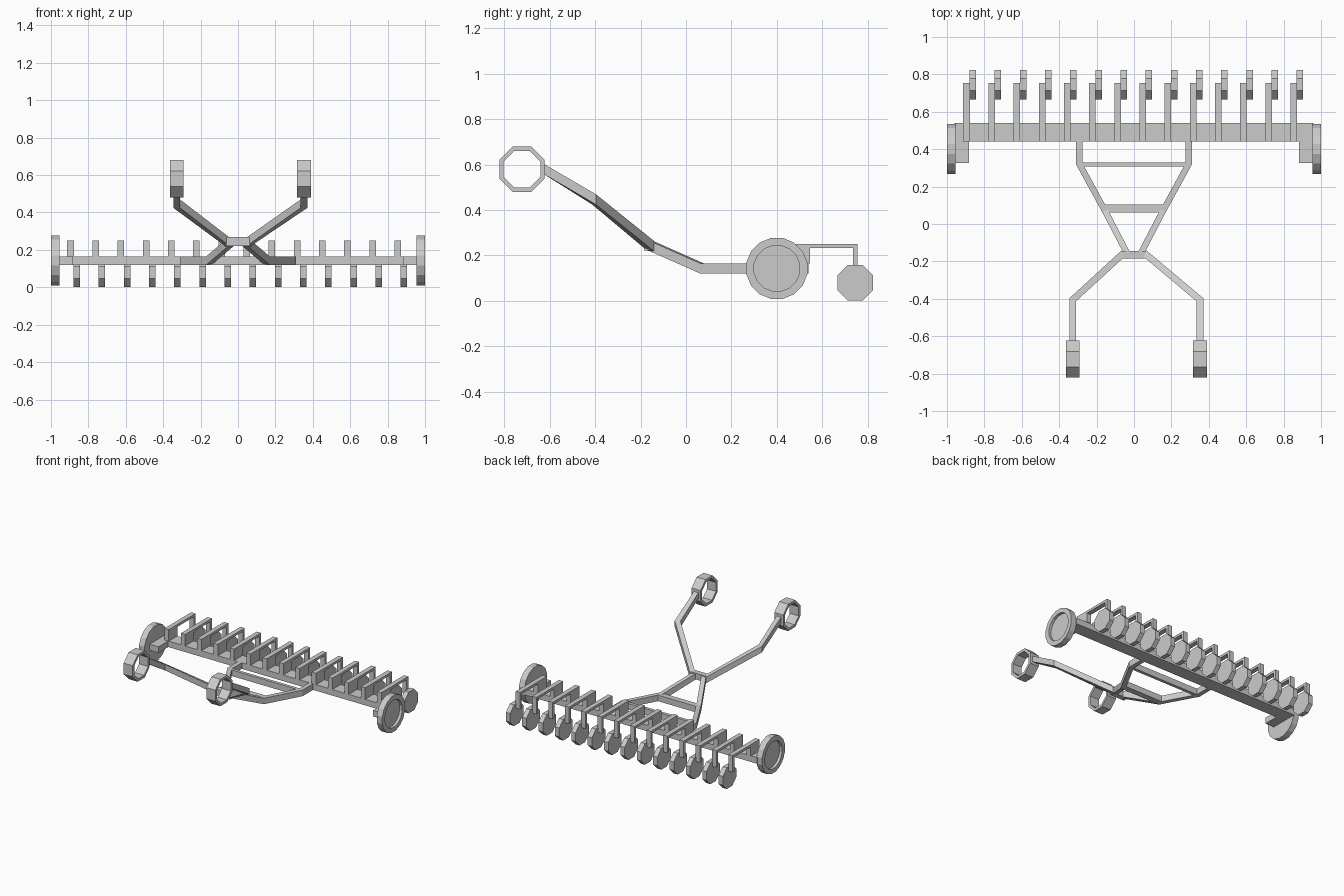
import bpy, bmesh, math
from mathutils import Vector

if "Cube" in bpy.data.objects:
    bpy.data.objects.remove(bpy.data.objects["Cube"])


def make(name, verts, faces):
    me = bpy.data.meshes.new(name)
    me.from_pydata(verts, [], faces)
    bm = bmesh.new()
    bm.from_mesh(me)
    bmesh.ops.recalc_face_normals(bm, faces=bm.faces)
    bm.to_mesh(me)
    bm.free()
    ob = bpy.data.objects.new(name, me)
    bpy.context.collection.objects.link(ob)
    return ob


def prism(name, profile, x0, x1):
    """Extrude a (y, z) profile along x."""
    n = len(profile)
    verts = [(x, y, z) for x in (x0, x1) for y, z in profile]
    faces = [tuple(range(n)), tuple(range(n, 2 * n))]
    faces += [(i, (i + 1) % n, n + (i + 1) % n, n + i) for i in range(n)]
    return make(name, verts, faces)


def box(name, x0, x1, y0, y1, z0, z1):
    return prism(name, [(y0, z0), (y1, z0), (y1, z1), (y0, z1)], x0, x1)


def ngon(n, apothem, cy, cz):
    """Regular polygon with a flat side on top."""
    r = apothem / math.cos(math.pi / n)
    return [(cy + r * math.cos((i + .5) * math.tau / n),
             cz + r * math.sin((i + .5) * math.tau / n)) for i in range(n)]


def loft(name, rings, closed=False):
    """Bridge equal-sized rings; close into a loop or cap the ends."""
    n, m = len(rings[0]), len(rings)
    faces = []
    for k in range(m if closed else m - 1):
        for i in range(n):
            a, b, j = k * n, (k + 1) % m * n, (i + 1) % n
            faces.append((a + i, a + j, b + j, b + i))
    if not closed:
        faces += [tuple(range(n)), tuple(range((m - 1) * n, m * n))]
    return make(name, [v for r in rings for v in r], faces)


def bar(name, path, w, h):
    """Mitred rectangular bar along a path, section kept upright."""
    pts = [Vector(p) for p in path]
    rings = []
    for i, p in enumerate(pts):
        d0 = (p - pts[max(i - 1, 0)]).xy
        d1 = (pts[min(i + 1, len(pts) - 1)] - p).xy
        d0 = d0.normalized() if i else d1.normalized()
        d1 = d1.normalized() if i < len(pts) - 1 else d0
        t = (d0 + d1).normalized()
        s = Vector((t.y, -t.x, 0)) * (w / 2 / t.dot(d0))
        u = Vector((0, 0, h / 2))
        rings.append([p - s - u, p + s - u, p + s + u, p - s + u])
    return loft(name, rings)


# main cross beam
box("main_beam", -.96, .96, .44, .54, .12, .165)

# row units: bent bracket and closing disc
bracket = [(.44, .165), (.545, .165), (.545, .232), (.735, .232),
           (.735, .125), (.755, .125), (.755, .25), (.44, .25)]
for i in range(14):
    x = -.913 + i * .1346
    prism(f"row_bracket_{i + 1}", bracket, x, x + .035)
    prism(f"row_disc_{i + 1}", ngon(8, .0785, .745, .0795), x + .033, x + .068)

for side, s in (("left", -1), ("right", 1)):
    # end wheel with dished outer face
    rings = []
    for x, r in ((.955, .134), (1, .134), (1, .1), (.98, .1)):
        rings.append([(s * x, y, z) for y, z in ngon(16, r, .4, .143)])
    loft(f"wheel_{side}", rings)
    box(f"axle_stub_{side}", *sorted((s * .882, s * .96)), .327, .441, .12, .165)

    # converging drawbar rail
    bar(f"drawbar_rail_{side}",
        [(s * .293, .445, .143), (s * .293, .322, .143),
         (s * .155, .07, .143), (s * .035, -.16, .245)], .033, .045)

    # front arm and hitch ring
    cx = .0125 + s * .34
    bar(f"front_arm_{side}",
        [(s * .055, -.155, .242), (cx, -.405, .447), (cx, -.63, .583)], .036, .045)
    rings = []
    for x, r in ((-.037, .1), (.037, .1), (.037, .081), (-.037, .081)):
        rings.append([(cx + x, y, z) for y, z in ngon(8, r, -.722, .58)])
    loft(f"hitch_ring_{side}", rings, closed=True)

# cross members
box("rear_crossbar", -.282, .282, .307, .33, .12, .165)
box("front_crossbar", -.16, .16, .062, .105, .12, .165)
box("hitch_hub", -.065, .065, -.185, -.145, .222, .268)
